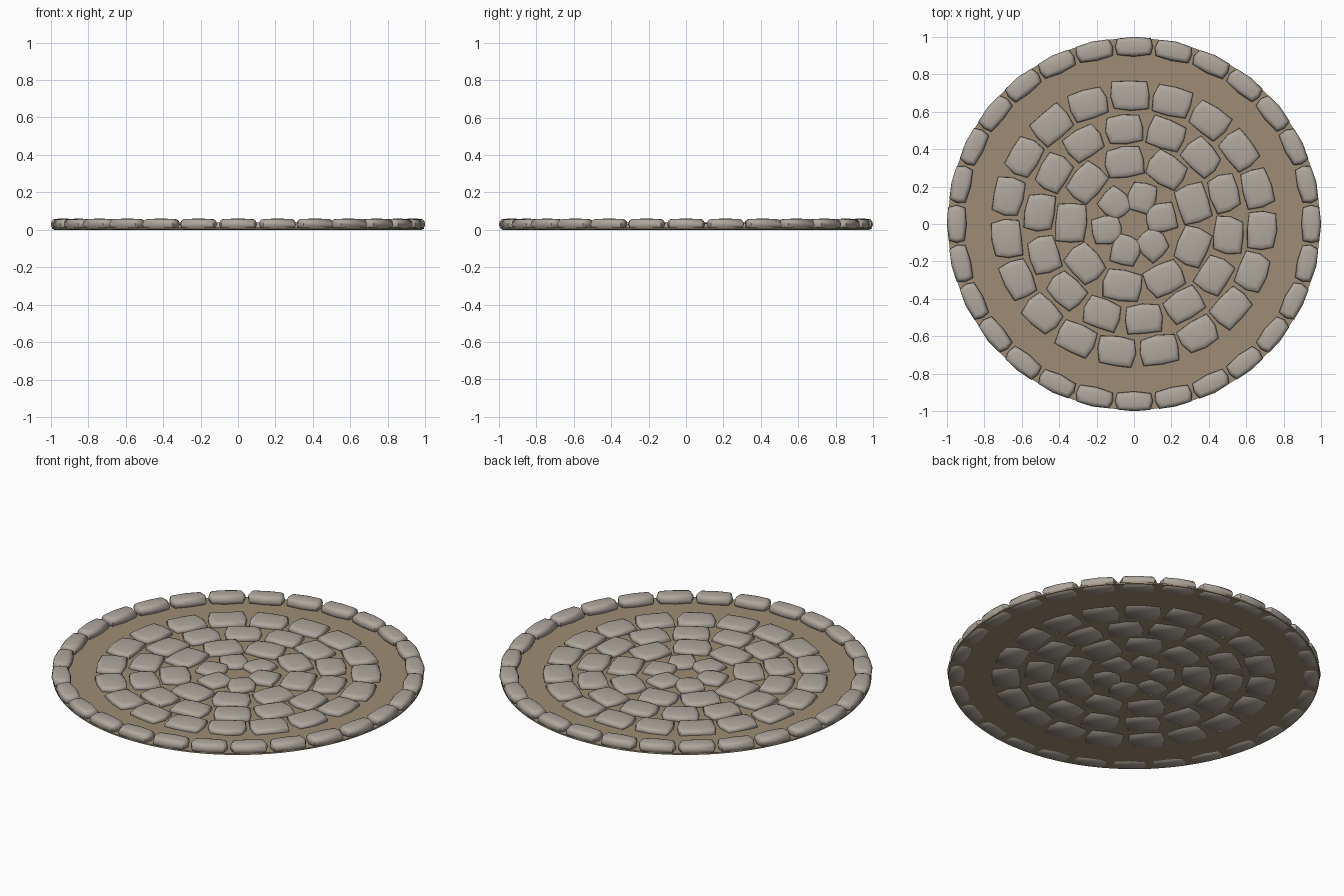
import bpy, bmesh, math, random

if "Cube" in bpy.data.objects:
    bpy.data.objects.remove(bpy.data.objects["Cube"])

random.seed(4)


def material(name, rgb):
    m = bpy.data.materials.new(name)
    m.diffuse_color = (*rgb, 1)
    m.use_nodes = True
    m.node_tree.nodes["Principled BSDF"].inputs["Base Color"].default_value = m.diffuse_color
    return m


STONE = material("warm grey stone", (0.43, 0.39, 0.34))
EARTH = material("tan earth", (0.34, 0.265, 0.175))


def finish(bm, name, mat, angle):
    bmesh.ops.recalc_face_normals(bm, faces=bm.faces)
    me = bpy.data.meshes.new(name)
    bm.to_mesh(me)
    bm.free()
    ob = bpy.data.objects.new(name, me)
    bpy.context.collection.objects.link(ob)
    me.materials.append(mat)
    bpy.ops.object.select_all(action='DESELECT')
    ob.select_set(True)
    bpy.context.view_layer.objects.active = ob
    bpy.ops.object.shade_smooth_by_angle(angle=math.radians(angle))
    return ob


def add_stone(bm, r, ang, length, depth, layers, bulge, jitter):
    """Pillow stone: an eight-point outline, stacked and inset layer by layer."""
    a, b = length / 2, depth / 2
    ca, cb = a - bulge[0], b - bulge[1]
    outline = [(-ca, -cb), (0, -b), (ca, -cb), (a, 0),
               (ca, cb), (0, b), (-ca, cb), (-a, 0)]
    outline = [(t + random.uniform(-jitter, jitter) * (i % 2 == 0),
                d + random.uniform(-jitter, jitter) * (i % 2 == 0))
               for i, (t, d) in enumerate(outline)]
    c, s = math.cos(ang), math.sin(ang)
    rings = []
    for inset, z in layers:
        ft, fd = 1 - inset / a, 1 - inset / b
        rings.append([bm.verts.new(((r + d * fd) * c - t * ft * s,
                                    (r + d * fd) * s + t * ft * c, z))
                      for t, d in outline])
    for lo, hi in zip(rings, rings[1:]):
        for i in range(8):
            j = (i + 1) % 8
            bm.faces.new((lo[i], lo[j], hi[j], hi[i]))
    bm.faces.new(rings[0][::-1])
    top = bm.verts.new((r * c, r * s, layers[-1][1] + 0.002))
    for i in range(8):
        bm.faces.new((rings[-1][i], rings[-1][(i + 1) % 8], top))


# Thin ground disc
bm = bmesh.new()
bmesh.ops.create_cone(bm, cap_ends=True, segments=96, radius1=0.993,
                      radius2=0.993, depth=0.008)
bmesh.ops.translate(bm, verts=bm.verts, vec=(0, 0, 0.008))
finish(bm, "ground_disc", EARTH, 30)

# Raised border of 28 stones
bm = bmesh.new()
rim_layers = [(0.018, 0.0), (0.006, 0.012), (0, 0.028), (0.004, 0.045),
              (0.013, 0.055), (0.025, 0.058)]
for k in range(28):
    add_stone(bm, 0.947, math.tau * k / 28, 0.202, 0.106, rim_layers,
              (0.012, 0.009), 0.002)
finish(bm, "border_stones", STONE, 60)

# Paving rings: count, radius, first angle, length, depth
paving_layers = [(0.008, 0.0), (0, 0.012), (0.002, 0.026), (0.009, 0.034),
                 (0.03, 0.038)]
for name, n, r, start, length, depth in (
        ("inner_paving", 6, 0.148, 73, 0.155, 0.16),
        ("second_paving", 9, 0.335, 99, 0.21, 0.168),
        ("third_paving", 14, 0.508, 96, 0.202, 0.16),
        ("outer_paving", 19, 0.685, 91.8, 0.208, 0.16)):
    bm = bmesh.new()
    for k in range(n):
        ang = math.radians(start - 360 * k / n)
        add_stone(bm, r, ang, length, depth, paving_layers,
                  (0.013, 0.008), 0.008)
    finish(bm, name, STONE, 60)
